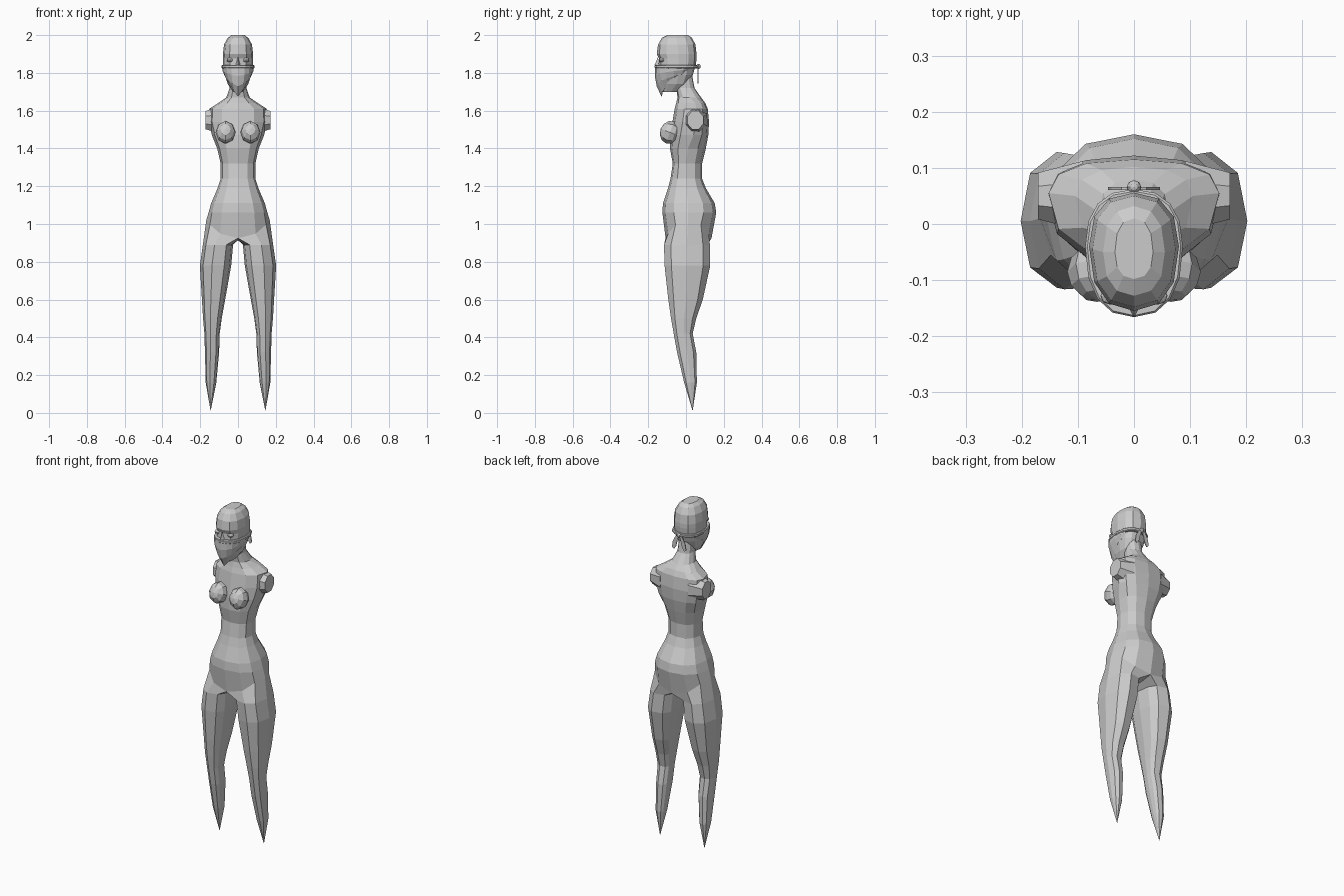
import bpy, bmesh, math
from math import sin, cos, pi, radians
from mathutils import Matrix

if "Cube" in bpy.data.objects:
    bpy.data.objects.remove(bpy.data.objects["Cube"])


def spow(v, p=0.85):
    return math.copysign(abs(v) ** p, v)


def make(name, verts, faces, mirror=False, thick=0):
    me = bpy.data.meshes.new(name)
    me.from_pydata(verts, [], faces)
    bm = bmesh.new()
    bm.from_mesh(me)
    bmesh.ops.recalc_face_normals(bm, faces=bm.faces)
    bm.to_mesh(me)
    bm.free()
    ob = bpy.data.objects.new(name, me)
    bpy.context.collection.objects.link(ob)
    if mirror:
        m = ob.modifiers.new("mirror", 'MIRROR')
        m.use_clip = True
    if thick:
        s = ob.modifiers.new("thickness", 'SOLIDIFY')
        s.thickness = thick
    return ob


def ring_pt(a, cx, rx, yf, ym, yb):
    # angle 0 = front (-y), 90 degrees = outer side (+x)
    c = spow(cos(a))
    return cx + rx * spow(sin(a)), ym - c * ((ym - yf) if c > 0 else (yb - ym))


def strip(a, b, closed):
    n = len(a)
    return [(a[i], a[(i + 1) % n], b[(i + 1) % n], b[i]) for i in range(n if closed else n - 1)]


# body: half torso rings that close into a leg at the crotch, then mirrored
torso = [  # z, half width, y front, y side, y back
    (1.80, .042, -.060, -.015, .030), (1.72, .044, -.052, -.005, .045),
    (1.67, .062, -.045, .020, .080), (1.64, .105, -.052, .050, .102),
    (1.61, .152, -.060, .055, .115), (1.54, .155, -.072, .050, .122),
    (1.47, .138, -.085, .040, .118), (1.40, .110, -.085, .010, .105),
    (1.32, .092, -.070, .000, .085), (1.24, .092, -.082, .000, .085),
    (1.19, .108, -.095, .000, .105), (1.11, .142, -.122, .010, .152),
    (1.06, .156, -.125, .010, .160)]
legs = [  # z, inner x, outer x, y front, y side, y back
    (.89, .026, .186, -.118, .005, .128), (.78, .036, .202, -.115, .005, .130),
    (.60, .068, .191, -.095, .000, .090), (.50, .086, .185, -.080, -.01, .055),
    (.42, .097, .178, -.066, -.01, .036), (.32, .100, .175, -.048, .005, .055),
    (.16, .115, .171, -.010, .025, .058)]
V, F, prev = [], [], None
for z, rx, yf, ym, yb in torso + [(1.02, .168, -.108, .01, .135)]:
    cur = []
    for i in range(7):
        x, y = ring_pt(i * pi / 6, 0, rx, yf, ym, yb)
        zz = z - .095 * cos(i * pi / 6) ** 2 if z == 1.02 else z
        cur.append(len(V))
        V.append((x if i not in (0, 6) else 0, y, zz))
    if prev:
        F += strip(prev, cur, False)
    prev = cur
for y in (.07, .01, -.05):
    prev.append(len(V))
    V.append((0, y, .915))
angles = [-30 + 40 * i for i in range(7)] + [240, 270, 300]
for z, xi, xo, yf, ym, yb in legs:
    cur = []
    for a in angles:
        x, y = ring_pt(radians(a), (xi + xo) / 2, (xo - xi) / 2, yf, ym, yb)
        cur.append(len(V))
        V.append((x, y, z))
    F += strip(prev, cur, True)
    prev = cur
V.append((.145, .035, .01))
F += [(prev[i], prev[(i + 1) % 10], len(V) - 1) for i in range(10)]
make("body", V, F, mirror=True)


def closed_loft(name, rows, n=12):
    V, F, prev = [], [], None
    for z, rx, yf, ym, yb in rows:
        cur = list(range(len(V), len(V) + n))
        V += [(*ring_pt(2 * pi * i / n, 0, rx, yf, ym, yb), z) for i in range(n)]
        F += strip(prev, cur, True) if prev else [tuple(cur)]
        prev = cur
    return make(name, V, F + [tuple(prev)])


# head
closed_loft("head", [
    (2.0, .034, -.098, -.05, .010), (1.985, .055, -.128, -.05, .032),
    (1.95, .074, -.148, -.045, .050), (1.90, .080, -.155, -.04, .056),
    (1.875, .079, -.143, -.04, .056), (1.84, .078, -.145, -.04, .052),
    (1.79, .070, -.145, -.04, .036), (1.74, .054, -.132, -.05, .010),
    (1.70, .026, -.122, -.08, -.040)])


def blob(name, loc, scale, seg=8, rings=6, rot=0.0):
    bm = bmesh.new()
    bmesh.ops.create_uvsphere(bm, u_segments=seg, v_segments=rings, radius=1)
    bm.transform(Matrix.Translation(loc) @ Matrix.Rotation(rot, 4, 'X') @ Matrix.Diagonal((*scale, 1)))
    me = bpy.data.meshes.new(name)
    bm.to_mesh(me)
    bm.free()
    ob = bpy.data.objects.new(name, me)
    bpy.context.collection.objects.link(ob)
    return ob


# paired details: chest, shoulder caps, eyes
for s, side in ((-1, "left"), (1, "right")):
    blob("breast_" + side, (s * .066, -.085, 1.485), (.053, .062, .053), rot=radians(70))
    blob("eye_" + side, (s * .042, -.128, 1.868), (.018, .016, .012))
    bm = bmesh.new()
    bmesh.ops.create_cone(bm, cap_ends=True, segments=8, radius1=.075, radius2=.05, depth=.08)
    bm.transform(Matrix.Translation((s * .131, .05, 1.55)) @ Matrix.Diagonal((1, .9, 1.05, 1))
                 @ Matrix.Rotation(s * pi / 2, 4, 'Y') @ Matrix.Rotation(pi / 8, 4, 'Z'))
    me = bpy.data.meshes.new("shoulder_cap")
    bm.to_mesh(me)
    bm.free()
    bpy.context.collection.objects.link(bpy.data.objects.new("shoulder_cap_" + side, me))

# nose
make("nose", [(0, -.148, 1.885), (-.014, -.143, 1.835), (.014, -.143, 1.835), (0, -.166, 1.842)],
     [(0, 1, 3), (0, 3, 2), (1, 2, 3), (0, 2, 1)])

# face mask: half wrap hanging to a point below the chin
V, F, prev = [], [], None
for j in range(13):
    t = (j - 6) / 6
    a = t * radians(125)
    low = 1.675 + .115 * abs(t) ** 0.9
    cur = list(range(len(V), len(V) + 4))
    for k, (w, fr, bk) in enumerate(((.085, -.164, .055), (.082, -.165, .05),
                                     (.070, -.155, .035), (.045, -.130, .015))):
        x, y = ring_pt(a, 0, w, fr, -.045, bk)
        V.append((x, y, 1.837 + (low - 1.837) * k / 3))
    if prev:
        F += strip(prev, cur, False)
    prev = cur
make("face_mask", V, F, thick=.003)

# band around the head, knot and hanging tails
closed_loft("mask_band", [(1.824, .083, -.163, -.04, .058), (1.828, .087, -.166, -.04, .062),
                          (1.838, .087, -.166, -.04, .062), (1.842, .083, -.163, -.04, .058)], 16)
blob("knot", (0, .066, 1.834), (.013, .012, .013))
leaf = [(.0, 1.834), (.022, 1.825), (.040, 1.79), (.046, 1.755), (.034, 1.745), (.020, 1.765), (.012, 1.80)]
make("mask_tails", [(x, .066, z) for x, z in leaf], [tuple(range(7))], mirror=True, thick=.005)
